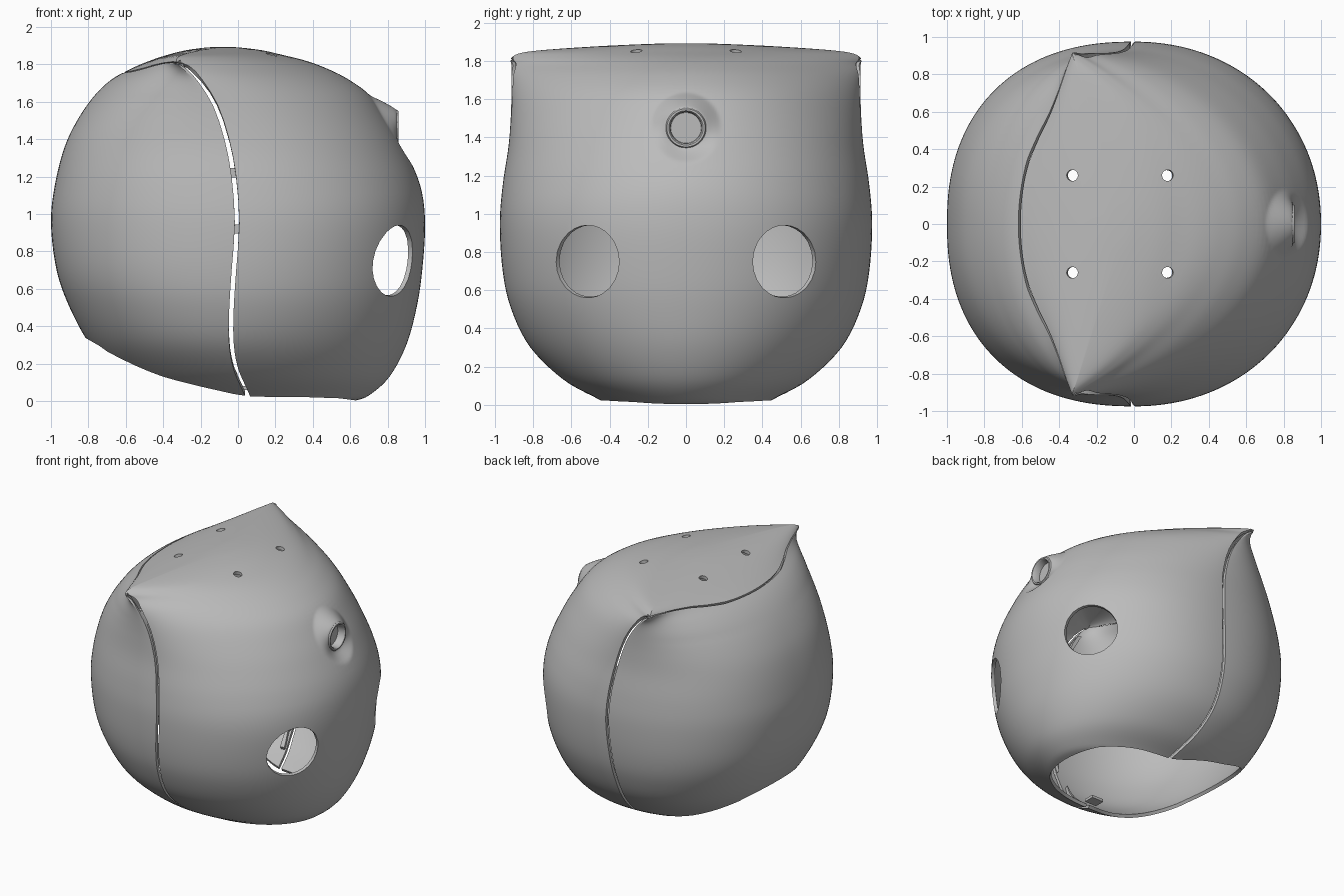
import bpy, bmesh, math
from mathutils import Matrix, Vector

cube = bpy.data.objects.get("Cube")
if cube:
    bpy.data.objects.remove(cube, do_unlink=True)

grey = bpy.data.materials.new("plain_grey")
grey.use_nodes = True
grey.diffuse_color = (0.5, 0.5, 0.5, 1)
grey.node_tree.nodes["Principled BSDF"].inputs["Base Color"].default_value = (0.5, 0.5, 0.5, 1)


def finish(name, bm, thickness=0):
    mesh = bpy.data.meshes.new(name)
    bm.to_mesh(mesh)
    bm.free()
    obj = bpy.data.objects.new(name, mesh)
    bpy.context.collection.objects.link(obj)
    mesh.materials.append(grey)
    if thickness:
        wall = obj.modifiers.new("wall", "SOLIDIFY")
        wall.thickness, wall.offset = thickness, -1
    return obj


def box(name, centre, size):
    bm = bmesh.new()
    bmesh.ops.create_cube(bm, size=1, matrix=Matrix.Translation(centre) @ Matrix.Diagonal((*size, 1)))
    return finish(name, bm)


def spline(points, steps):
    """Smooth curve through points of any dimension."""
    rows = [Vector(p) for p in points]
    rows = [rows[0] * 2 - rows[1]] + rows + [rows[-1]]
    for a, b, c, d in zip(rows, rows[1:], rows[2:], rows[3:]):
        for k in range(steps):
            t = k / steps
            yield b + (c - a) * (t / 2) + (a * 2 - b * 5 + c * 4 - d) * (t * t / 2) \
                + (b * 3 - a - c * 3 + d) * (t ** 3 / 2)
    yield rows[-1]


# Head sections: height, back x, front x, half width, x of widest point,
# roundness of the front half and of the back half
SECTIONS = [
    (0.0, -.45, .62, .41, .12, 2, 2), (.03, -.52, .70, .46, .1, 2, 2),
    (.13, -.64, .81, .64, .05, 2, 2.05), (.3, -.79, .9, .815, 0, 2, 2.15),
    (.5, -.9, .955, .915, 0, 2.05, 2.25), (.7, -.97, .985, .96, 0, 2.08, 2.3),
    (.95, -1, 1, .975, 0, 2.08, 2.3), (1.15, -.98, .975, .96, -.02, 2, 2.3),
    (1.35, -.93, .89, .93, -.06, 1.85, 2.25), (1.5, -.86, .805, .918, -.11, 1.65, 2.15),
    (1.63, -.77, .71, .914, -.17, 1.43, 1.95), (1.72, -.675, .59, .914, -.23, 1.24, 1.6),
    (1.78, -.565, .47, .915, -.3, 1.1, 1.2), (1.82, -.47, .36, .912, -.33, 1.04, 1.05),
    (1.85, -.38, .24, .82, -.3, 1.1, 1.1), (1.875, -.28, .13, .5, -.2, 1.4, 1.4),
    (1.89, -.17, .01, .18, -.1, 1.8, 1.8), (1.893, -.1, -.06, .03, -.08, 2, 2),
]


def head_sheet():
    bm = bmesh.new()
    count, rings = 160, []
    for z, back, front, width, mid, front_power, back_power in spline(SECTIONS, 5):
        ring = []
        for i in range(count):
            c, s = math.cos(math.tau * i / count), math.sin(math.tau * i / count)
            reach, power = (front - mid, front_power) if c > 0 else (back - mid, back_power)
            across = math.copysign(abs(s) ** (2 / max(power, 2)), s)
            ring.append(bm.verts.new((mid + reach * abs(c) ** (2 / power), width * across, z)))
        rings.append(ring)
    for low, high in zip(rings, rings[1:]):
        for i in range(count):
            j = (i + 1) % count
            bm.faces.new((low[i], low[j], high[j], high[i]))
    bm.faces.new(rings[-1])
    return bm


def trim(bm, field):
    """Cut the sheet along field = 0 and keep the positive side."""
    value = {v: field(v.co) for v in bm.verts}
    border = [v for v in value if abs(value[v]) < 1e-6]
    for edge in list(bm.edges):
        a, b = edge.verts
        if value[a] * value[b] < 0 and min(abs(value[a]), abs(value[b])) >= 1e-6:
            new = bmesh.utils.edge_split(edge, a, value[a] / (value[a] - value[b]))[1]
            value[new] = 0
            border.append(new)
    if border:
        bmesh.ops.connect_verts(bm, verts=border)
    outside = [f for f in bm.faces if sum(value[v] for v in f.verts) < 0]
    bmesh.ops.delete(bm, geom=outside, context="FACES")


def refine(bm, near, cuts):
    edges = {e for f in bm.faces if near(f.calc_center_median()) for e in f.edges}
    bmesh.ops.subdivide_edges(bm, edges=list(edges), cuts=cuts, use_grid_fill=True)


# Seam between the two shells, from the neck up to the crown
SEAM = [tuple(p) for p in spline((
    (.08, -.1), (.05, .03), (-.005, .15), (-.033, .28), (-.037, .45), (-.022, .7),
    (-.005, .95), (-.022, 1.2), (-.06, 1.4), (-.12, 1.58), (-.2, 1.71),
    (-.27, 1.785), (-.35, 1.812), (-.45, 1.795), (-.57, 1.762), (-.8, 1.735)), 2)]


def seam_distance(co):
    """Signed distance from the seam, positive towards the face."""
    best = (9, 0, 0)
    for (ax, az), (bx, bz) in zip(SEAM, SEAM[1:]):
        dx, dz, px, pz = bx - ax, bz - az, co.x - ax, co.z - az
        size = dx * dx + dz * dz
        t = max(0, min(1, (px * dx + pz * dz) / size))
        gap = math.hypot(px - dx * t, pz - dz * t)
        if gap < best[0] + 1e-7:
            side = (dz * px - dx * pz) / math.sqrt(size)
            best = min(best, (round(gap, 7), -abs(side), side))
    return math.copysign(best[0], best[2])


def half_gap(co):
    """The seam narrows over the crown, where it meets the surface at a low angle."""
    return .002 + .01 * max(0, min(1, (co.x + .36) / .12))


NECK = list(spline((
    (-1.3, .55), (-.82, .34), (-.7, .265), (-.55, .19), (-.4, .13), (-.25, .09), (-.1, .055),
    (.06, .025), (.3, .022), (.5, .016), (.64, .002), (1.3, -.1)), 2))


def above_neck(co):
    for a, b in zip(NECK, NECK[1:]):
        if co.x <= b.x:
            return co.z - a.y - (b.y - a.y) * (co.x - a.x) / (b.x - a.x)


def from_sensor(co):
    return math.hypot(co.y, co.z - 1.45) if co.x > 0 else 9


def from_eye(co):
    return math.hypot((abs(co.y) - .515) / .165, (co.z - .75) / .19) if co.x > .3 else 9


def from_crown_hole(co):
    return math.hypot(abs(co.x + .075) - .255, abs(co.y) - .26) if co.z > 1.5 else 9


# Face shell: brow mount pulled flat, then all openings
bm = head_sheet()
refine(bm, lambda co: from_sensor(co) < .24, 2)
refine(bm, lambda co: from_crown_hole(co) < .07, 5)
for v in bm.verts:
    pull = max(0, min(1, (.185 - from_sensor(v.co)) / .08))
    v.co.x += (.85 - v.co.x) * pull ** 1.3
trim(bm, lambda co: from_sensor(co) - .098)
trim(bm, lambda co: from_eye(co) - 1)
trim(bm, lambda co: from_crown_hole(co) - .03)
trim(bm, above_neck)
trim(bm, lambda co: seam_distance(co) - half_gap(co))
front_shell = finish("front_shell", bm, .025)

# Rear shell
bm = head_sheet()
trim(bm, above_neck)
trim(bm, lambda co: -seam_distance(co) - half_gap(co))
back_shell = finish("back_shell", bm, .025)

# Stiffening rib just inside the rear shell's edge
bm = head_sheet()
trim(bm, lambda co: co.z - .1)
trim(bm, lambda co: 1.7 - co.z)
trim(bm, lambda co: .015 - abs(seam_distance(co) + .035))
seam_rib = finish("seam_rib", bm, .05)

# Forehead sensor socket: ring with a recessed disc, turned around a front-back axis
bm = bmesh.new()
profile = [(.78, .108), (.85, .106), (.858, .1), (.858, .09), (.85, .083), (.8, .08), (.8, 0)]
verts = [bm.verts.new((x, 0, 1.45 + r)) for x, r in profile]
edges = [bm.edges.new(pair) for pair in zip(verts, verts[1:])]
bmesh.ops.spin(bm, geom=verts + edges, cent=(0, 0, 1.45), axis=(1, 0, 0),
               angle=math.tau, steps=48, use_merge=True)
bmesh.ops.remove_doubles(bm, verts=bm.verts, dist=0.0005)
bmesh.ops.recalc_face_normals(bm, faces=bm.faces)
sensor_socket = finish("sensor_socket", bm)

parts = [front_shell, back_shell, seam_rib, sensor_socket]

# Joining tabs across the seam
parts.append(box("neck_tab", (.03, -.4, .07), (.1, .08, .02)))
for side, word in ((1, "left"), (-1, "right")):
    parts.append(box(f"{word}_middle_tab", (-.01, side * .935, .92), (.09, .025, .05)))
    parts.append(box(f"{word}_upper_tab", (-.025, side * .91, 1.22), (.09, .025, .05)))

bpy.ops.object.select_all(action="DESELECT")
for part in parts:
    part.select_set(True)
    bpy.context.view_layer.objects.active = part
    for modifier in list(part.modifiers):
        bpy.ops.object.modifier_apply(modifier=modifier.name)
bpy.ops.object.shade_smooth_by_angle(angle=math.radians(45))
